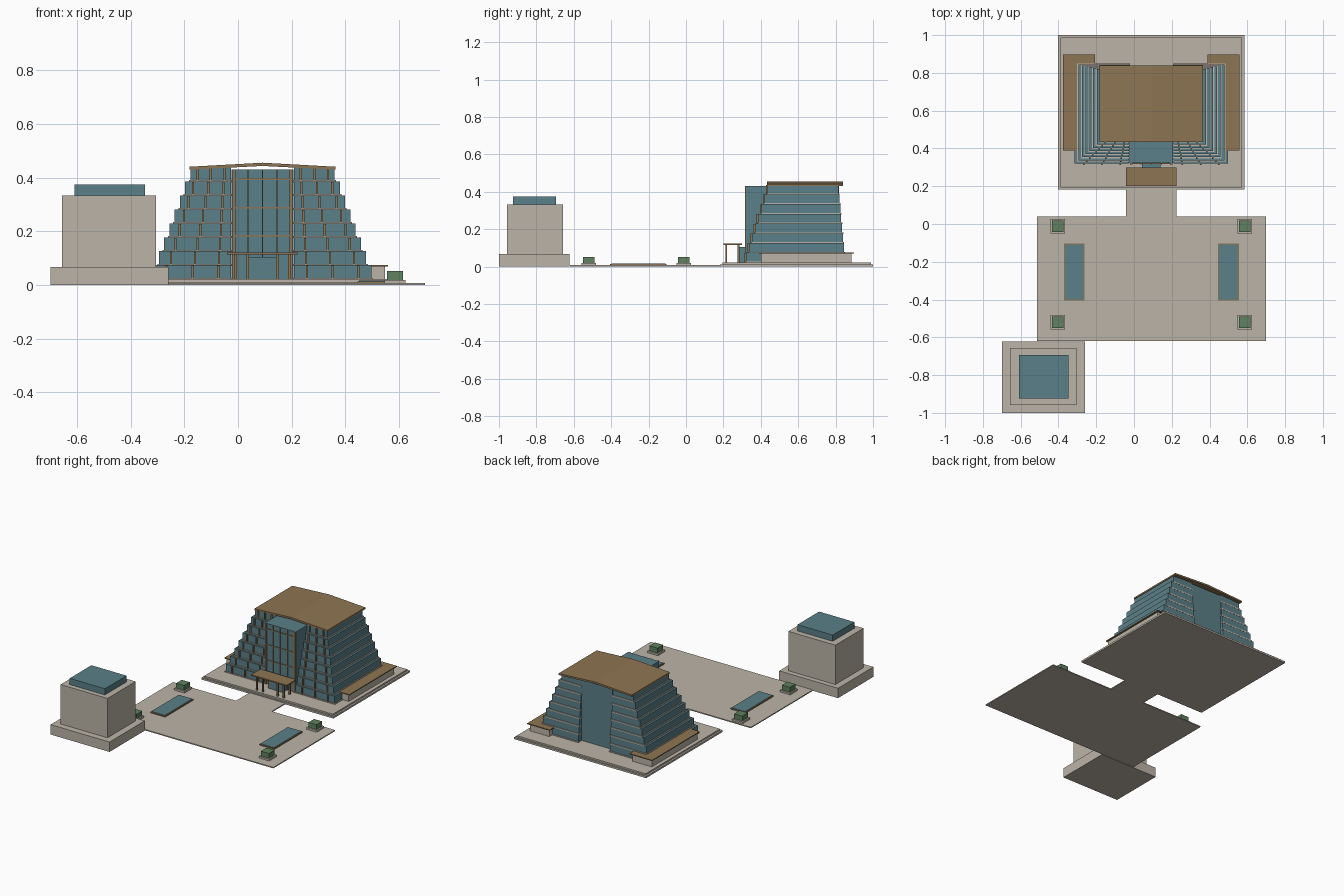
import bpy, bmesh

cube = bpy.data.objects.get("Cube")
if cube:
    bpy.data.objects.remove(cube, do_unlink=True)


def material(name, rgb):
    m = bpy.data.materials.new(name)
    m.use_nodes = True
    m.diffuse_color = (*rgb, 1)
    m.node_tree.nodes["Principled BSDF"].inputs["Base Color"].default_value = (*rgb, 1)
    return m


STONE = material("pale stone", (0.50, 0.455, 0.39))
BRONZE = material("bronze brown", (0.27, 0.178, 0.085))
GLASS = material("blue glass", (0.105, 0.215, 0.25))
GREEN = material("hedge green", (0.115, 0.22, 0.115))


def make(name, bm, mat):
    mesh = bpy.data.meshes.new(name)
    bmesh.ops.recalc_face_normals(bm, faces=bm.faces)
    bm.to_mesh(mesh)
    bm.free()
    mesh.materials.append(mat)
    ob = bpy.data.objects.new(name, mesh)
    bpy.context.collection.objects.link(ob)
    return ob


def boxes(name, mat, *extents):
    """One object from boxes given as (x0, x1, y0, y1, z0, z1)."""
    bm = bmesh.new()
    for x0, x1, y0, y1, z0, z1 in extents:
        vs = bmesh.ops.create_cube(bm, size=1)["verts"]
        for v in vs:
            v.co.x = x1 if v.co.x > 0 else x0
            v.co.y = y1 if v.co.y > 0 else y0
            v.co.z = z1 if v.co.z > 0 else z0
    return make(name, bm, mat)


CX = 0.0915          # symmetry axis of the main building


def mirrored(x0, x1, *rest):
    """A box given by distances from the axis, on both sides of it."""
    return [(CX + x0, CX + x1, *rest), (CX - x1, CX - x0, *rest)]


# Ground: plaza, walkway and stepped plinth
boxes("plaza", STONE, (-0.513, 0.698, -0.62, 0.04, 0, 0.007))
boxes("walkway", STONE, (-0.042, 0.225, 0.04, 0.185, 0, 0.007))
boxes("plinth_lower", STONE, (-0.402, 0.585, 0.182, 1.0, 0, 0.012))
boxes("plinth_upper", STONE, (-0.39, 0.573, 0.194, 0.988, 0.012, 0.022))

# Planters and pools on the plaza
for i, (x, y) in enumerate([(-0.403, -0.012), (0.586, -0.012), (-0.403, -0.52), (0.586, -0.52)]):
    boxes(f"planter_{i + 1}", STONE, (x - 0.039, x + 0.039, y - 0.039, y + 0.039, 0.007, 0.019))
    boxes(f"hedge_{i + 1}", GREEN, (x - 0.03, x + 0.03, y - 0.03, y + 0.03, 0.019, 0.052))
for side, x in (("right", -0.316), ("left", 0.5)):
    boxes(f"pool_rim_{side}", BRONZE, (x - 0.055, x + 0.055, -0.405, -0.103, 0.007, 0.014))
    boxes(f"pool_water_{side}", GLASS, (x - 0.049, x + 0.049, -0.399, -0.109, 0.013, 0.016))

# Detached tower
boxes("tower_base", STONE, (-0.70, -0.26, -1.0, -0.623, 0, 0.067))
boxes("tower_body", STONE, (-0.656, -0.305, -0.957, -0.657, 0.067, 0.333))
boxes("tower_skylight", GLASS, (-0.61, -0.347, -0.925, -0.694, 0.333, 0.375))

# Stepped wings: each floor is smaller than the one below
FLOORS, H, Z0, INNER = 8, 0.052, 0.022, 0.117
for i in range(FLOORS):
    outer = 0.406 - 0.0196 * i
    front = 0.321 + 0.0165 * i
    back = 0.85 - 0.005 * i
    z = Z0 + H * i
    boxes(f"floor_glass_{i + 1}", GLASS, *mirrored(INNER, outer, front, back, z, z + H))
    boxes(f"floor_slab_{i + 1}", STONE,
          *mirrored(INNER - 0.003, outer + 0.006, front - 0.006, back + 0.006, z - 0.003, z + 0.005))
    fins = []
    for f in (1 / 6, 1 / 2, 5 / 6):
        c = INNER + (outer - INNER) * f
        fins += mirrored(c - 0.004, c + 0.004, front - 0.009, front + 0.002, z + 0.003, z + H - 0.002)
    boxes(f"floor_fins_{i + 1}", BRONZE, *fins)

# Central atrium with its bronze grid
boxes("atrium", GLASS, (CX - 0.116, CX + 0.116, 0.322, 0.817, 0.022, 0.43))
bars = [(CX + x - w, CX + x + w, 0.316, 0.324, 0.022, 0.43)
        for x, w in ((-0.106, 0.006), (-0.054, 0.002), (0, 0.002), (0.054, 0.002), (0.106, 0.006))]
bars += [(CX - 0.112, CX + 0.112, 0.318, 0.324, z - 0.003, z + 0.003) for z in (0.184, 0.288, 0.394)]
boxes("atrium_grid", BRONZE, *bars)

# Shallow gabled roof from an extruded profile
bm = bmesh.new()
profile = [(-0.273, 0.430), (0, 0.444), (0.273, 0.430), (0.273, 0.441), (0, 0.456), (-0.273, 0.441)]
face = bm.faces.new([bm.verts.new((CX + x, 0.433, z)) for x, z in profile])
ext = bmesh.ops.extrude_face_region(bm, geom=[face])["geom"]
bmesh.ops.translate(bm, vec=(0, 0.406, 0), verts=[g for g in ext if isinstance(g, bmesh.types.BMVert)])
make("gabled_roof", bm, BRONZE)

# Low side annexes
boxes("annex_walls", STONE, *mirrored(0.31, 0.456, 0.40, 0.885, 0.022, 0.069))
boxes("annex_roofs", BRONZE, *mirrored(0.298, 0.467, 0.39, 0.898, 0.069, 0.075))

# Entrance canopy, posts and doors
boxes("canopy", BRONZE, (CX - 0.133, CX + 0.133, 0.20, 0.30, 0.114, 0.122))
posts = []
for x in (0.055, 0.10):
    for y in (0.215, 0.28):
        posts += mirrored(x - 0.005, x + 0.005, y - 0.005, y + 0.005, 0.022, 0.114)
boxes("canopy_posts", BRONZE, *posts)
boxes("entrance_doors", GLASS, (CX - 0.05, CX + 0.05, 0.275, 0.322, 0.022, 0.105))
